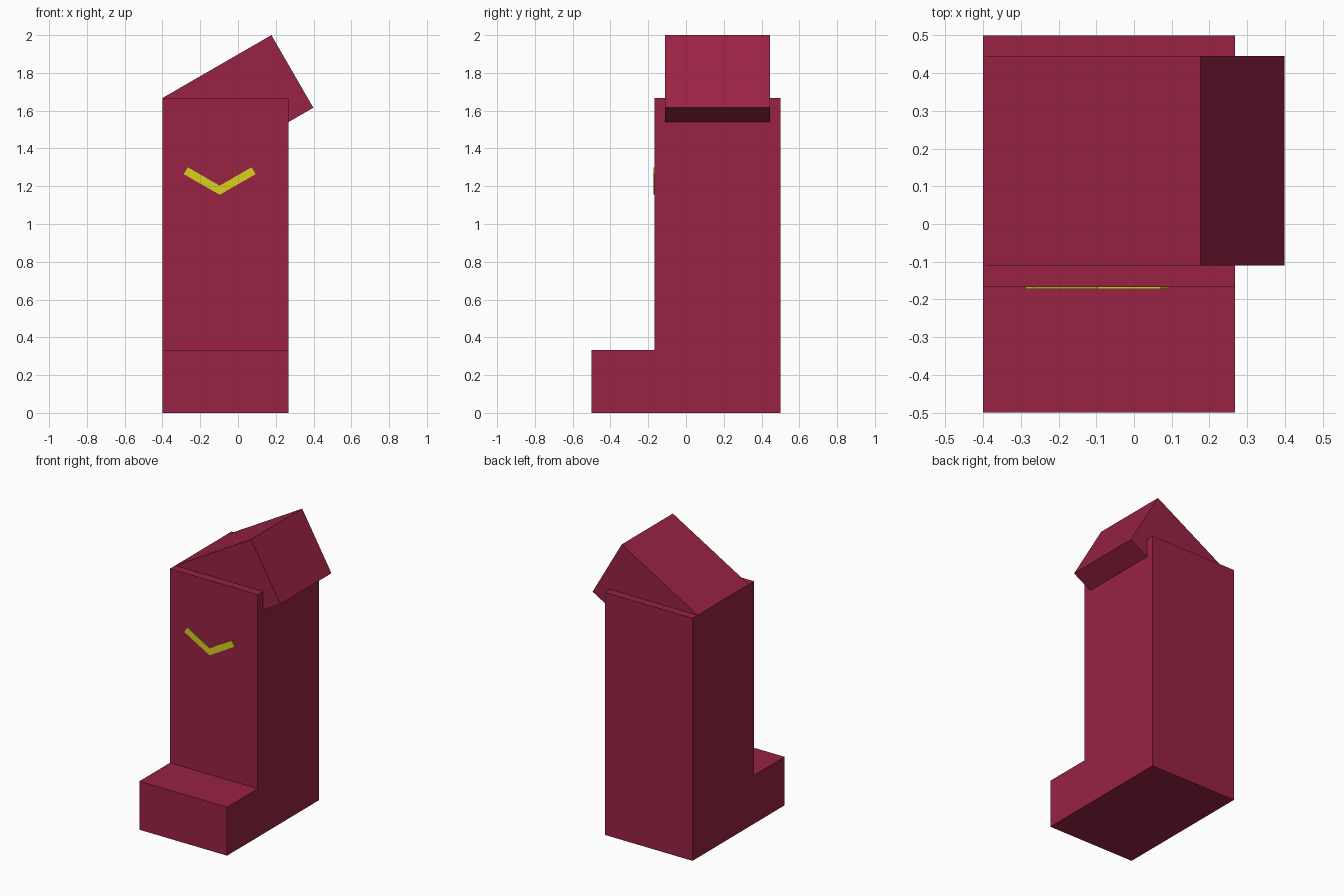
import bpy, bmesh, math
from mathutils import Vector

if "Cube" in bpy.data.objects:
    bpy.data.objects.remove(bpy.data.objects["Cube"])

def material(name, rgb):
    m = bpy.data.materials.new(name)
    m.diffuse_color = (*rgb, 1)
    m.use_nodes = True
    m.node_tree.nodes["Principled BSDF"].inputs["Base Color"].default_value = m.diffuse_color
    return m

RED = material("crimson", (0.32, 0.016, 0.056))
YELLOW = material("yellow", (0.68, 0.64, 0.012))

def prism(name, profile, depth, mat):
    """Extrude a closed 3D outline along the depth vector."""
    bm = bmesh.new()
    face = bm.faces.new([bm.verts.new(p) for p in profile])
    ext = bmesh.ops.extrude_face_region(bm, geom=[face], use_keep_orig=True)
    moved = [g for g in ext["geom"] if isinstance(g, bmesh.types.BMVert)]
    bmesh.ops.translate(bm, verts=moved, vec=depth)
    bmesh.ops.recalc_face_normals(bm, faces=bm.faces)
    mesh = bpy.data.meshes.new(name)
    bm.to_mesh(mesh)
    bm.free()
    mesh.materials.append(mat)
    obj = bpy.data.objects.new(name, mesh)
    bpy.context.collection.objects.link(obj)
    return obj

LEFT, WIDTH, TOP, FRONT = -0.4, 0.667, 1.667, -0.167

# L-shaped body: tall column with a low step in front
side = [(-0.5, 0), (0.5, 0), (0.5, TOP), (FRONT, TOP), (FRONT, 0.333), (-0.5, 0.333)]
prism("body", [(LEFT, y, z) for y, z in side], (WIDTH, 0, 0), RED)

# Lid block tilted 30 degrees about the top left edge of the body
a = math.radians(30)
along = Vector((math.cos(a), 0, math.sin(a))) * 0.666
down = Vector((math.sin(a), 0, -math.cos(a))) * 0.444
hinge = Vector((LEFT, -0.11, TOP))
prism("lid", [hinge, hinge + along, hinge + along + down, hinge + down],
      (0, 0.555, 0), RED)

# V-shaped mark on the front, mirrored about its own centre
cx = -0.097
half = [(0, 1.155), (0.191, 1.264), (0.168, 1.30), (0, 1.203)]
outline = half + [(-x, z) for x, z in half[2:0:-1]]
prism("chevron", [(cx + x, FRONT - 0.005, z) for x, z in outline],
      (0, 0.01, 0), YELLOW)
